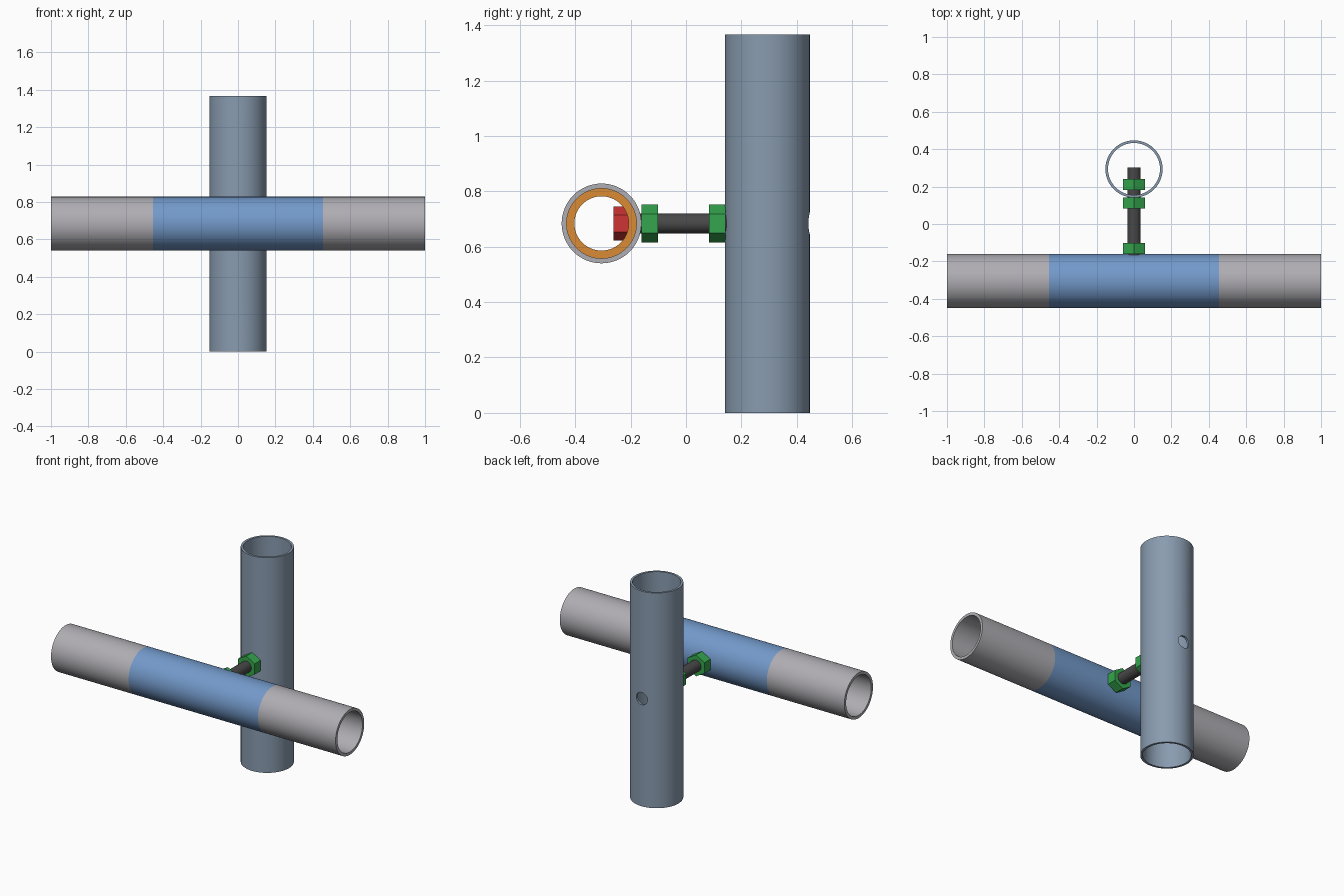
import bpy
import math
from mathutils import Matrix

cube = bpy.data.objects.get("Cube")
if cube:
    bpy.data.objects.remove(cube, do_unlink=True)


def material(name, rgb):
    mat = bpy.data.materials.new(name)
    mat.use_nodes = True
    colour = (*rgb, 1)
    mat.diffuse_color = colour
    mat.node_tree.nodes["Principled BSDF"].inputs["Base Color"].default_value = colour
    return mat


GREY = material("light grey steel", (0.43, 0.42, 0.45))
SLATE = material("slate steel", (0.25, 0.33, 0.43))
BLUE = material("blue steel", (0.17, 0.32, 0.59))
ORANGE = material("orange sleeve", (0.70, 0.26, 0.035))
RED = material("red", (0.62, 0.035, 0.035))
GREEN = material("green", (0.035, 0.38, 0.075))
DARK = material("dark steel", (0.065, 0.065, 0.065))

MID_Z = 0.684     # height of the crossing
RAIL_Y = -0.305   # axis of the horizontal pipe
POST_Y = 0.294    # axis of the vertical pipe
HEIGHT = 1.367
AXIS_TURN = {
    "x": Matrix.Rotation(math.pi / 2, 4, "Y"),
    "y": Matrix.Rotation(-math.pi / 2, 4, "X"),
    "z": Matrix.Identity(4),
}


def cylinder(name, axis, centre, radius, length, mat=None, sides=64):
    bpy.ops.mesh.primitive_cylinder_add(vertices=sides, radius=radius, depth=length)
    obj = bpy.context.object
    obj.name = name
    obj.data.transform(Matrix.Translation(centre) @ AXIS_TURN[axis])
    if mat:
        obj.data.materials.append(mat)
    return obj


def cut(obj, cutter):
    mod = obj.modifiers.new("cut", "BOOLEAN")
    mod.operation = "DIFFERENCE"
    mod.solver = "EXACT"
    mod.object = cutter
    bpy.context.view_layer.objects.active = obj
    bpy.ops.object.modifier_apply(modifier=mod.name)
    bpy.data.objects.remove(cutter, do_unlink=True)


def smooth(obj):
    bpy.ops.object.select_all(action="DESELECT")
    obj.select_set(True)
    bpy.context.view_layer.objects.active = obj
    bpy.ops.object.shade_smooth_by_angle(angle=math.radians(30))


def pipe(name, axis, centre, outer, inner, length, mat, drilled=False):
    obj = cylinder(name, axis, centre, outer, length, mat)
    cut(obj, cylinder("bore_cutter", axis, centre, inner, length + 0.2))
    if drilled:
        cut(obj, cylinder("hole_cutter", "y", (0, 0.17, MID_Z), 0.039, 0.86, sides=32))
    smooth(obj)
    return obj


def along_y(name, start, end, radius, mat, sides=6):
    return cylinder(name, "y", (0, (start + end) / 2, MID_Z), radius,
                    end - start, mat, sides)


# Vertical pipe with a through hole
pipe("vertical_pipe", "z", (0, POST_Y, HEIGHT / 2), 0.153, 0.139, HEIGHT, SLATE, True)

# Horizontal pipe: blue middle, grey ends, orange sleeve inside
pipe("middle_pipe", "x", (0, RAIL_Y, MID_Z), 0.144, 0.126, 0.91, BLUE, True)
for side, sign in (("left", 1), ("right", -1)):
    pipe(side + "_end_pipe", "x", (sign * 0.7275, RAIL_Y, MID_Z),
         0.144, 0.126, 0.545, GREY)
pipe("inner_sleeve", "x", (0, RAIL_Y, MID_Z), 0.126, 0.098, 1.3, ORANGE, True)

# Bolt with its head inside the sleeve
smooth(along_y("bolt_rod", -0.22, 0.303, 0.036, DARK, 32))
along_y("bolt_head", -0.262, -0.195, 0.062, RED)

# Hexagonal nuts clamping both pipes
for name, start in (("rail_nut", -0.161), ("outer_post_nut", 0.083),
                    ("inner_post_nut", 0.181)):
    along_y(name, start, start + 0.06, 0.068, GREEN)
